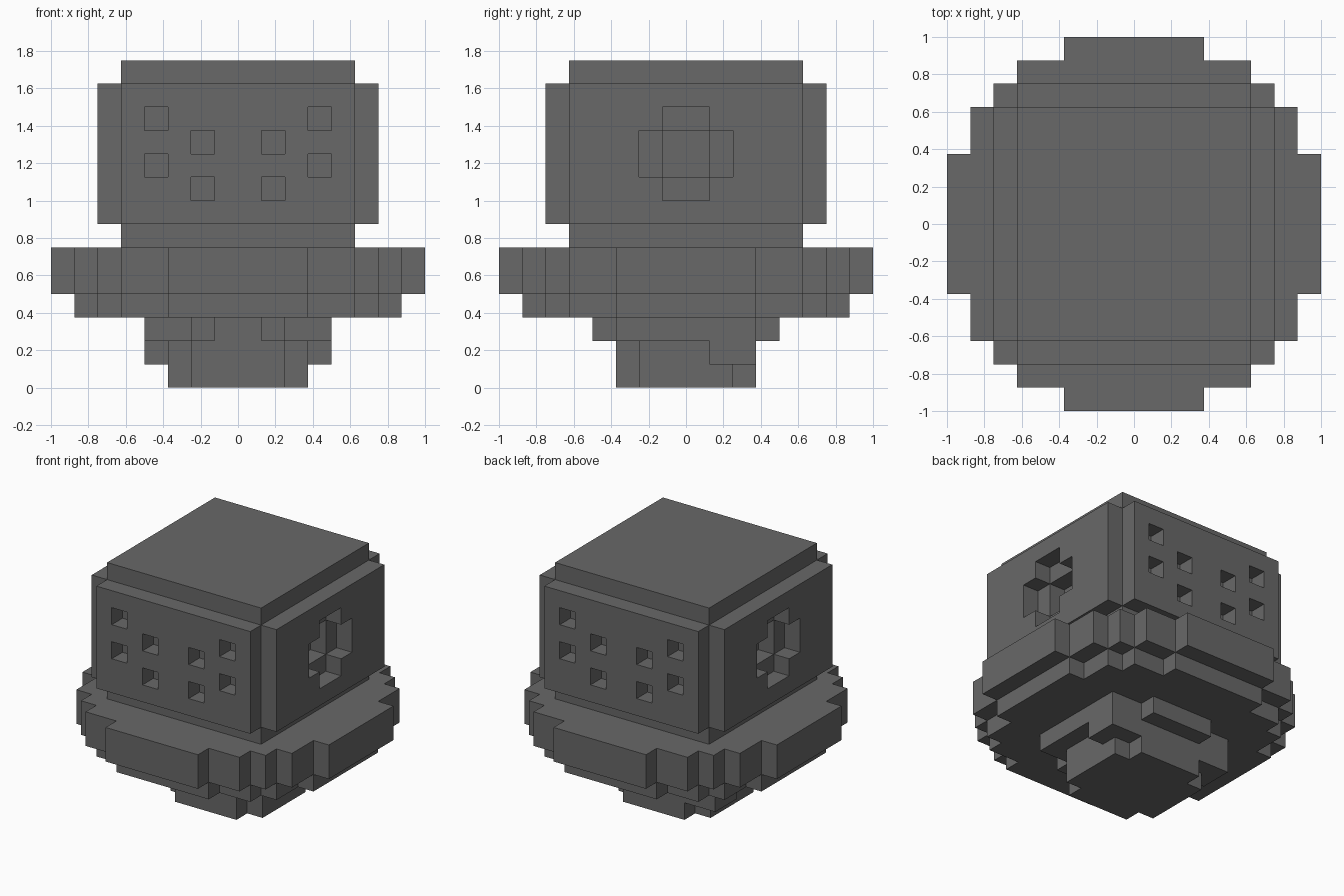
import bpy, bmesh

if "Cube" in bpy.data.objects:
    bpy.data.objects.remove(bpy.data.objects["Cube"], do_unlink=True)

U = 0.125  # one block of the model

grey = bpy.data.materials.new("dark_grey")
grey.use_nodes = True
COLOUR = (0.138, 0.138, 0.138, 1.0)
grey.diffuse_color = COLOUR
grey.node_tree.nodes["Principled BSDF"].inputs["Base Color"].default_value = COLOUR


def prism(name, outline, z0, z1):
    """Extrude a flat outline, in blocks, from z0 up to z1."""
    bm = bmesh.new()
    face = bm.faces.new([bm.verts.new((x * U, y * U, z0 * U)) for x, y in outline])
    top = bmesh.ops.extrude_face_region(bm, geom=[face])["geom"]
    bmesh.ops.translate(bm, vec=(0, 0, (z1 - z0) * U),
                        verts=[v for v in top if isinstance(v, bmesh.types.BMVert)])
    bmesh.ops.recalc_face_normals(bm, faces=bm.faces)
    mesh = bpy.data.meshes.new(name)
    bm.to_mesh(mesh)
    bm.free()
    mesh.materials.append(grey)
    ob = bpy.data.objects.new(name, mesh)
    bpy.context.collection.objects.link(ob)
    return ob


def box(name, x0, x1, y0, y1, z0, z1):
    return prism(name, [(x0, y0), (x1, y0), (x1, y1), (x0, y1)], z0, z1)


def stepped(steps):
    """Close a stepped quarter outline by mirroring it in x and y."""
    quarter = []
    for i, (x, y) in enumerate(steps):
        if i:
            quarter.append((x, steps[i - 1][1]))
        quarter.append((x, y))
    left = [(-x, y) for x, y in reversed(quarter)]
    upper = quarter + left
    return upper + [(x, -y) for x, y in reversed(upper)]


def cut(ob, *bounds):
    """Cut a box out of a part and bake the result."""
    cutter = box("cutter", *bounds)
    cutter.hide_render = True
    mod = ob.modifiers.new("cut", 'BOOLEAN')
    mod.operation, mod.solver, mod.object = 'DIFFERENCE', 'EXACT', cutter
    mesh = bpy.data.meshes.new_from_object(
        ob.evaluated_get(bpy.context.evaluated_depsgraph_get()))
    ob.modifiers.clear()
    ob.data = mesh
    bpy.data.objects.remove(cutter, do_unlink=True)


# Head core, showing as neck below and cap above the panels
core = box("head_core", -5, 5, -5, 5, 6, 14)

# Front and back panels with square holes
for name, y in (("front_panel", -6), ("back_panel", 5)):
    panel = box(name, -5, 5, y, y + 1, 7, 13)
    for x, z in ((3, 11), (3, 9), (1, 10), (1, 8)):
        for x0 in (x, -x - 1):
            cut(panel, x0, x0 + 1, y - 1, y + 2, z, z + 1)

# Side panels with cross recesses, deeper in the middle
for name, x in (("left_panel", 5), ("right_panel", -6)):
    panel = box(name, x, x + 1, -5, 5, 7, 13)
    cut(panel, x - 1, x + 2, -1, 1, 8, 12)
    cut(panel, x - 1, x + 2, -2, 2, 9, 11)
for x in (4, -6):
    cut(core, x, x + 2, -1, 1, 9, 11)

# Round stepped brim in two tiers
prism("brim", stepped([(8, 3), (7, 5), (6, 6), (5, 7), (3, 8)]), 4, 6)
prism("brim_underside", stepped([(7, 3), (6, 5), (5, 6), (3, 7)]), 3, 4)

# Base plate with a back rib and two front studs
box("base_plate", -4, 4, -3, 3, 2, 3)
box("back_rib", -2, 2, 3, 4, 2, 3)
box("left_front_stud", 1, 2, -4, -3, 2, 3)
box("right_front_stud", -2, -1, -4, -3, 2, 3)

# Foot with notched corners, wider at the back of its upper half
prism("foot", stepped([(3, 2), (2, 3)]), 0, 1)
prism("foot_upper", [(-2, -3), (2, -3), (2, -2), (3, -2), (3, 1), (4, 1), (4, 3),
                     (-4, 3), (-4, 1), (-3, 1), (-3, -2), (-2, -2)], 1, 2)
